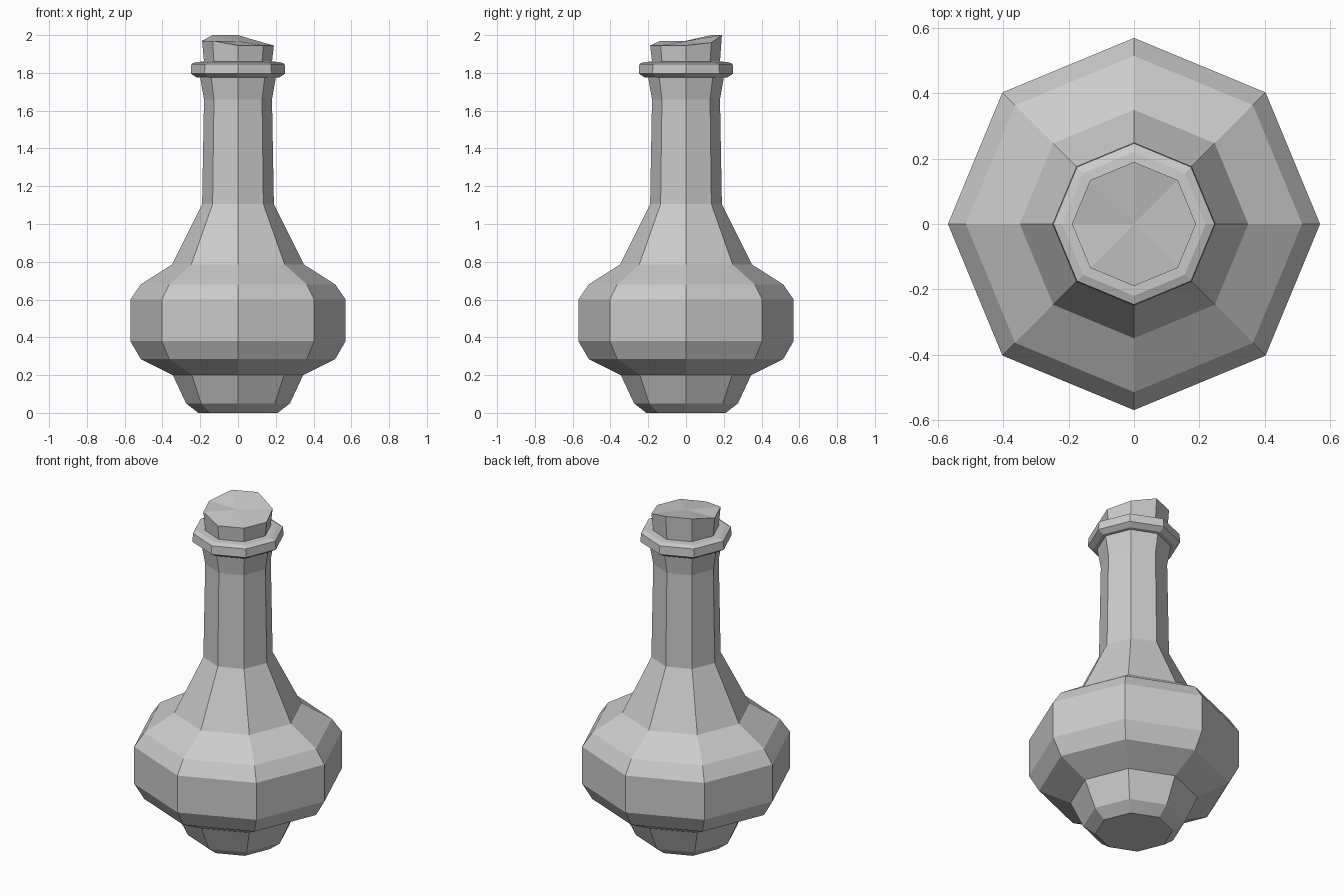
import bpy, bmesh
from math import sin, cos, radians

if "Cube" in bpy.data.objects:
    bpy.data.objects.remove(bpy.data.objects["Cube"])

SIDES = 8


def lathe(name, profile, top_heights=None, top_center=None):
    """Closed octagonal turned solid from (radius, z) pairs, bottom to top."""
    bm = bmesh.new()
    rings = []
    for r, z in profile:
        rings.append([bm.verts.new((r * cos(radians(45 * i)), r * sin(radians(45 * i)), z))
                      for i in range(SIDES)])
    for low, high in zip(rings, rings[1:]):
        for i in range(SIDES):
            j = (i + 1) % SIDES
            bm.faces.new((low[i], low[j], high[j], high[i]))
    bm.faces.new(rings[0][::-1])
    top = rings[-1]
    if top_heights:
        # uneven top, fanned around a centre point
        for v, z in zip(top, top_heights):
            v.co.z = z
        c = bm.verts.new((0, 0, top_center))
        for i in range(SIDES):
            bm.faces.new((top[i], top[(i + 1) % SIDES], c))
    else:
        bm.faces.new(top)
    bmesh.ops.recalc_face_normals(bm, faces=bm.faces)
    mesh = bpy.data.meshes.new(name)
    bm.to_mesh(mesh)
    bm.free()
    obj = bpy.data.objects.new(name, mesh)
    bpy.context.collection.objects.link(obj)
    return obj


# Bottle: foot, belly, shoulder, neck and lip collar
lathe("bottle", [
    (0.21, 0.0), (0.275, 0.05), (0.345, 0.20), (0.515, 0.285),
    (0.57, 0.38), (0.57, 0.60), (0.515, 0.68), (0.35, 0.785),
    (0.19, 1.105), (0.18, 1.66), (0.20, 1.775), (0.22, 1.777),
    (0.25, 1.797), (0.247, 1.847), (0.22, 1.858), (0.175, 1.86)])

# Cork with a roughly cut, slanted top (heights go anticlockwise from +x)
lathe("cork", [(0.175, 1.80), (0.18, 1.86), (0.19, 1.95)],
      top_heights=[1.945, 1.96, 2.0, 2.0, 1.97, 1.97, 1.945, 1.945],
      top_center=1.968)
